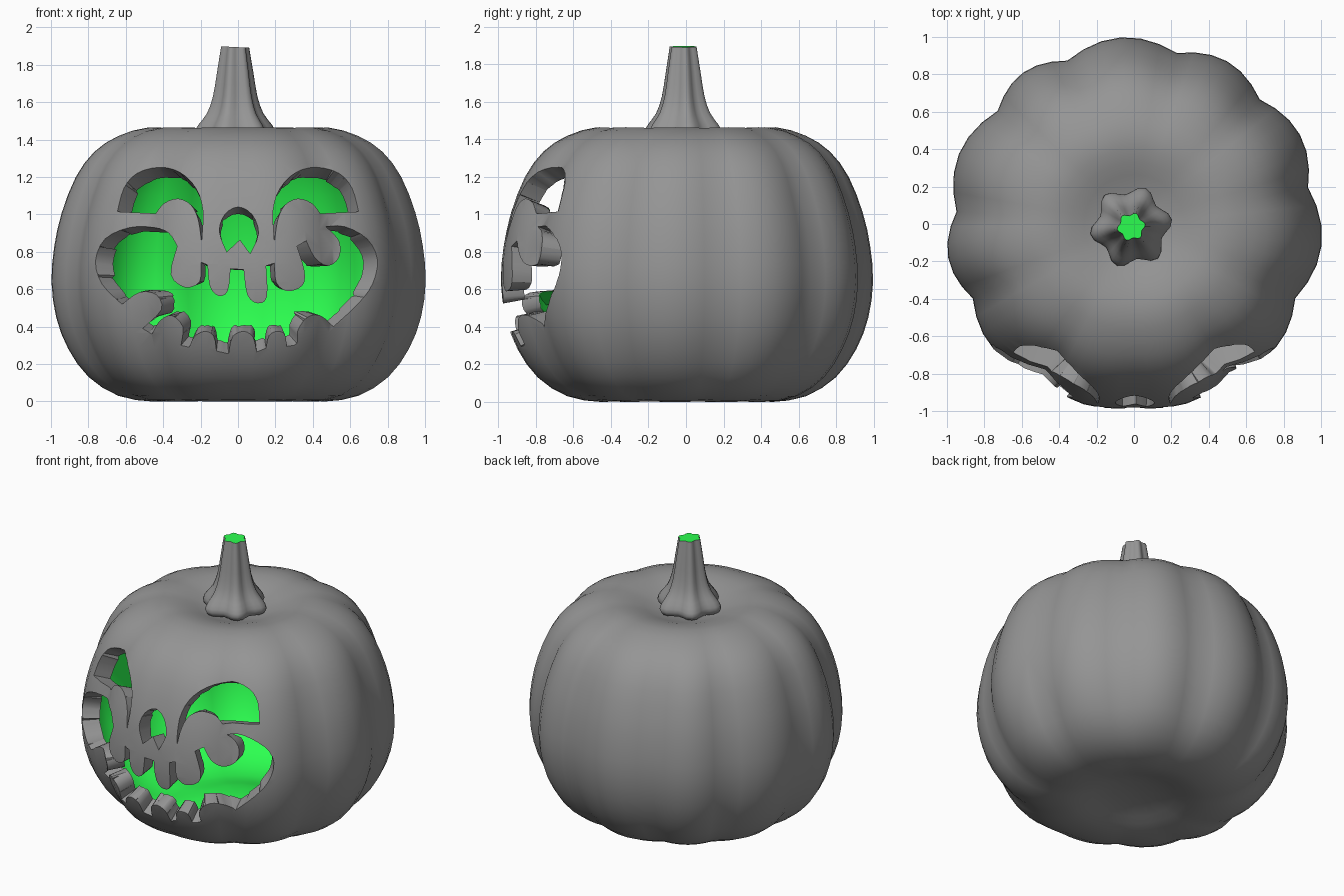
import bpy, bmesh, math

if "Cube" in bpy.data.objects:
    bpy.data.objects.remove(bpy.data.objects["Cube"])

BACK = -0.2137          # depth of the hidden end of the face cutters


def material(name, rgb):
    m = bpy.data.materials.new(name)
    m.diffuse_color = (*rgb, 1)
    m.use_nodes = True
    m.node_tree.nodes["Principled BSDF"].inputs["Base Color"].default_value = m.diffuse_color
    return m


grey = material("dark_grey", (0.3, 0.3, 0.3))
green = material("green_lining", (0.025, 1.0, 0.08))


def curve(pts, steps, closed=True):
    """Catmull-Rom through 2D points; a doubled point makes a crisp corner."""
    n, out = len(pts), []
    pick = (lambda i: pts[i % n]) if closed else (lambda i: pts[min(max(i, 0), n - 1)])
    for i in range(n if closed else n - 1):
        a, b, c, d = (pick(i + k) for k in (-1, 0, 1, 2))
        if b == c:
            continue
        for s in range(steps):
            t = s / steps
            out.append(tuple(0.5 * (2*q + (r - p)*t + (2*p - 5*q + 4*r - u)*t*t
                       + (3*q - p - 3*r + u)*t**3) for p, q, r, u in zip(a, b, c, d)))
    return out if closed else out + [pts[-1]]


def add_object(name, bm):
    mesh = bpy.data.meshes.new(name)
    bm.to_mesh(mesh)
    bm.free()
    ob = bpy.data.objects.new(name, mesh)
    bpy.context.collection.objects.link(ob)
    return ob


def activate(ob):
    bpy.ops.object.select_all(action='DESELECT')
    ob.select_set(True)
    bpy.context.view_layer.objects.active = ob


def skin(bm, rings):
    """Bridge successive rings (bottom to top, counter-clockwise)."""
    for lo, hi in zip(rings, rings[1:]):
        for i in range(len(lo)):
            j = (i + 1) % len(lo)
            bm.faces.new((lo[i], lo[j], hi[j], hi[i]))


def finish(ob, angle):
    """Smooth the part and give its inside a thin green lining."""
    activate(ob)
    for m in (grey, green):
        ob.data.materials.append(m)
    lining = ob.modifiers.new("lining", 'SOLIDIFY')
    lining.thickness, lining.offset, lining.use_rim = 0.004, -1, False
    lining.material_offset = 1
    bpy.ops.object.modifier_apply(modifier=lining.name)
    bpy.ops.object.shade_smooth_by_angle(angle=math.radians(angle))


# Pumpkin skin: profile turned around z, with grooves at uneven angles
grooves = [-90, -57.5, -25, 12, 45, 76, 112, 140, 176, 205, 239, 270]
profile = [(0.06, 0.07), (0.2, 0.055), (0.33, 0.02), (0.46, 0.0), (0.64, 0.03), (0.8, 0.13),
           (0.91, 0.28), (0.975, 0.45), (1.0, 0.64), (0.985, 0.83), (0.945, 1.01), (0.87, 1.2),
           (0.77, 1.335), (0.64, 1.42), (0.48, 1.465), (0.33, 1.445), (0.2, 1.4), (0.06, 1.37)]
spokes = []
for g0, g1 in zip(grooves, grooves[1:]):
    for k in range(6):
        t = k / 6
        front = (g0 == -90 and t < 0.5) or (g1 == 270 and t > 0.5)
        spokes.append((math.radians(g0 + (g1 - g0) * t),
                       (1 - math.sin(math.pi * t)) * (0.3 if front else 1)))
bm = bmesh.new()
rings = []
for r, z in curve(profile, 2, False):
    depth = 0.058 * min(1, r / 0.9) ** 2
    rings.append([bm.verts.new((1.01 * r * (1 - depth * g) * math.cos(a),
                                r * (1 - depth * g) * math.sin(a),
                                0.7 + (z - 0.7) * (1 - 0.3 * depth * g))) for a, g in spokes])
skin(bm, rings)
for ring, z, flip in ((rings[0], 0.072, True), (rings[-1], 1.367, False)):
    pole = bm.verts.new((0, 0, z))
    for i in range(len(ring)):
        a, b = ring[i], ring[(i + 1) % len(ring)]
        bm.faces.new((b, a, pole) if flip else (a, b, pole))
pumpkin = add_object("pumpkin_skin", bm)

# Carved face outlines in x, z
eye = [(0.645, 1.015), (0.645, 1.015), (0.61, 1.14), (0.54, 1.22), (0.42, 1.252), (0.31, 1.225),
       (0.225, 1.14), (0.188, 1.02), (0.195, 0.85), (0.195, 0.85), (0.212, 0.97), (0.25, 1.05),
       (0.32, 1.085), (0.395, 1.06), (0.44, 1.005), (0.44, 1.005)]
nose = [(0, 1.04), (-0.07, 1.0), (-0.1, 0.91), (-0.06, 0.80), (-0.06, 0.80), (0.01, 0.865),
        (0.01, 0.865), (0.065, 0.79), (0.065, 0.79), (0.11, 0.9), (0.075, 1.0)]
upper_teeth = [(-0.45, 0.93), (-0.37, 0.9), (-0.325, 0.83), (-0.325, 0.83), (-0.36, 0.68),
               (-0.285, 0.61), (-0.205, 0.64), (-0.198, 0.745), (-0.198, 0.745),
               (-0.163, 0.73), (-0.163, 0.73), (-0.15, 0.615), (-0.105, 0.565), (-0.055, 0.59),
               (-0.04, 0.71), (-0.04, 0.71), (0.03, 0.705), (0.03, 0.705), (0.05, 0.57),
               (0.105, 0.525), (0.155, 0.56), (0.15, 0.725), (0.15, 0.725), (0.195, 0.74),
               (0.195, 0.74), (0.205, 0.635), (0.265, 0.59), (0.345, 0.62), (0.355, 0.7),
               (0.315, 0.83), (0.315, 0.83), (0.365, 0.86), (0.365, 0.86), (0.41, 0.77),
               (0.48, 0.725), (0.54, 0.77), (0.54, 0.86), (0.47, 0.935), (0.47, 0.935)]
right_corner = [(0.57, 0.935), (0.69, 0.87), (0.745, 0.76), (0.72, 0.63), (0.64, 0.52),
                (0.51, 0.4), (0.51, 0.4)]
lower_teeth = [(0.44, 0.46), (0.37, 0.45), (0.32, 0.38), (0.315, 0.31), (0.26, 0.295), (0.26, 0.295),
               (0.25, 0.36), (0.205, 0.375), (0.165, 0.35), (0.15, 0.285), (0.15, 0.285),
               (0.1, 0.265), (0.1, 0.265), (0.08, 0.345), (0.03, 0.375), (-0.03, 0.345),
               (-0.05, 0.255), (-0.05, 0.255), (-0.115, 0.27), (-0.115, 0.27), (-0.13, 0.35),
               (-0.18, 0.375), (-0.235, 0.345), (-0.26, 0.29), (-0.26, 0.29), (-0.305, 0.3),
               (-0.305, 0.3), (-0.295, 0.4), (-0.355, 0.46), (-0.42, 0.43), (-0.46, 0.36),
               (-0.46, 0.36), (-0.51, 0.39), (-0.51, 0.39), (-0.41, 0.49), (-0.435, 0.57),
               (-0.525, 0.585), (-0.62, 0.52), (-0.62, 0.52)]
left_corner = [(-0.725, 0.625), (-0.762, 0.75), (-0.71, 0.87), (-0.58, 0.93)]
mouth = upper_teeth + right_corner + lower_teeth + left_corner

# Cutter: all outlines pushed through the front wall
bm = bmesh.new()
for outline in (eye, [(-x, z) for x, z in eye], nose, mouth):
    loop = curve(outline, 3)
    front, back = ([bm.verts.new((x, y, z)) for x, z in loop] for y in (-1.5, BACK))
    skin(bm, [front, back])
    bm.faces.new(front)
    bm.faces.new(back[::-1])
bmesh.ops.recalc_face_normals(bm, faces=bm.faces)
cutter = add_object("face_cutter", bm)
cutter.hide_render = True

activate(pumpkin)
cut = pumpkin.modifiers.new("carve", 'BOOLEAN')
cut.object, cut.operation, cut.solver = cutter, 'DIFFERENCE', 'EXACT'
bpy.ops.object.modifier_apply(modifier=cut.name)
bpy.data.objects.remove(cutter)

# Drop the cutter walls, leaving an open skin with holes
bm = bmesh.new()
bm.from_mesh(pumpkin.data)
inner = [v for v in bm.verts if abs(v.co.y - BACK) < 1e-4 and abs(v.co.x) < 0.8 and 0.2 < v.co.z < 1.3]
bmesh.ops.delete(bm, geom=inner, context='VERTS')
bmesh.ops.remove_doubles(bm, verts=bm.verts, dist=0.0005)
bm.to_mesh(pumpkin.data)
bm.free()

# Cut edges turn inward as a thick rim
rim = pumpkin.modifiers.new("rim", 'SOLIDIFY')
rim.thickness, rim.offset, rim.use_rim_only = 0.115, -1, True
bpy.ops.object.modifier_apply(modifier=rim.name)
finish(pumpkin, 35)

# Stem: six-lobed tube, flared at the foot
bm = bmesh.new()
rings = []
for r, z in curve([(0.18, 1.405), (0.198, 1.435), (0.178, 1.48), (0.137, 1.54), (0.108, 1.63),
                   (0.088, 1.76), (0.068, 1.895)], 2, False):
    ring = []
    for k in range(36):
        a = math.tau * k / 36
        q = r * (1 + 0.12 * math.cos(6 * (a - math.radians(10))))
        ring.append(bm.verts.new((q * math.cos(a) - 0.015, q * math.sin(a) - 0.015,
                                  z - 0.05 * q * math.cos(a) * (z > 1.8))))
    rings.append(ring)
skin(bm, rings)
tip = [v.co.copy() for v in rings[-1]]
finish(add_object("stem", bm), 50)

# Green cut end of the stem
bm = bmesh.new()
bm.faces.new([bm.verts.new(co) for co in tip])
add_object("stem_tip", bm).data.materials.append(green)
